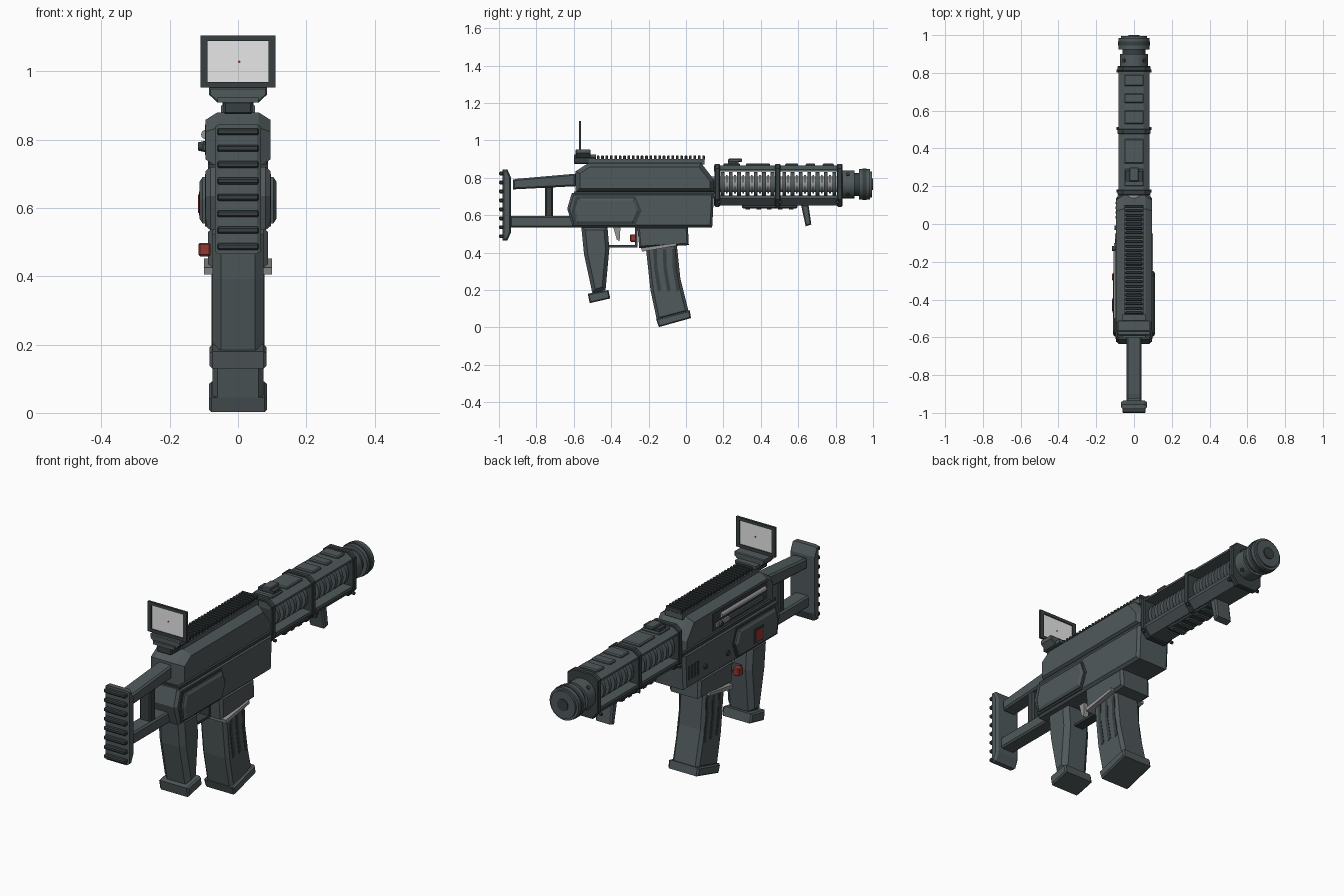
import bpy, bmesh, math
from mathutils import Matrix, Vector

cube = bpy.data.objects.get("Cube")
if cube:
    bpy.data.objects.remove(cube, do_unlink=True)


def material(name, rgb):
    m = bpy.data.materials.new(name)
    m.use_nodes = True
    m.diffuse_color = (*rgb, 1)
    m.node_tree.nodes["Principled BSDF"].inputs["Base Color"].default_value = (*rgb, 1)
    return m


GREY = material("slate grey", (.08, .1, .106))
DARK = material("dark slate", (.04, .05, .053))
STEEL = material("bare steel", (.3, .3, .3))
RED = material("red", (.3, .04, .03))
WHITE = material("clear white", (.95, .95, .95))


def finish(name, bm, mat):
    bmesh.ops.recalc_face_normals(bm, faces=bm.faces)
    me = bpy.data.meshes.new(name)
    bm.to_mesh(me)
    bm.free()
    me.materials.append(mat)
    ob = bpy.data.objects.new(name, me)
    bpy.context.collection.objects.link(ob)
    return ob


def prism(name, pts, half, mat=GREY, inset=0, depth=0, centre=0, axis="x"):
    """Extrude an outline along an axis, with chamfered end faces."""
    bm = bmesh.new()
    place = (lambda s, a, b: (s, a, b)) if axis == "x" else (lambda s, a, b: (a, s, b))
    ends = [[bm.verts.new(place(centre + k * (half - depth), a, b)) for a, b in pts] for k in (-1, 1)]
    caps = [bm.faces.new(e) for e in ends]
    for i in range(len(pts)):
        j = (i + 1) % len(pts)
        bm.faces.new((ends[0][i], ends[0][j], ends[1][j], ends[1][i]))
    bmesh.ops.recalc_face_normals(bm, faces=bm.faces)
    if inset:
        bmesh.ops.inset_individual(bm, faces=caps, thickness=inset, depth=depth, use_even_offset=True)
    return finish(name, bm, mat)


def box(name, x, y, z, mat=GREY, bevel=0):
    """Box from (low, high) ranges."""
    bm = bmesh.new()
    bmesh.ops.create_cube(bm, size=1)
    for v in bm.verts:
        v.co = [(r[0] + r[1]) / 2 + c * (r[1] - r[0]) for r, c in zip((x, y, z), v.co)]
    if bevel:
        bmesh.ops.bevel(bm, geom=bm.edges[:], offset=bevel, segments=1, affect="EDGES")
    return finish(name, bm, mat)


def rod(name, start, end, r, mat=GREY, r2=None, sides=24):
    """Round rod between two points."""
    a, b = Vector(start), Vector(end)
    d = b - a
    bm = bmesh.new()
    m = Matrix.Translation((a + b) / 2) @ d.to_track_quat("Z", "Y").to_matrix().to_4x4()
    bmesh.ops.create_cone(bm, cap_ends=True, segments=sides, radius1=r,
                          radius2=r if r2 is None else r2, depth=d.length, matrix=m)
    for f in bm.faces:
        f.smooth = len(f.verts) == 4 and sides > 8
    return finish(name, bm, mat)


# Receiver
prism("upper_receiver", [(-.59, .72), (-.59, .835), (-.52, .88), (.08, .88), (.15, .79), (.15, .72)],
      .095, inset=.022, depth=.035)
prism("lower_receiver", [(-.61, .72), (-.635, .635), (-.605, .535), (.14, .535), (.15, .72)],
      .095, inset=.012, depth=.014)
box("receiver_seam", (-.088, .088), (-.6, .152), (.712, .728), DARK)
for s in (-1, 1):
    prism("side_panel", [(-.585, .555), (-.595, .625), (-.575, .69), (-.275, .69), (-.25, .625), (-.28, .555)],
          .012, inset=.012, depth=.008, centre=s * .1)
    prism("panel_border", [(-.6, .545), (-.61, .625), (-.59, .7), (-.27, .7), (-.238, .625), (-.272, .545)],
          .003, DARK, centre=s * .094)

# Top rail
box("rail_base", (-.05, .05), (-.52, .1), (.87, .9))
for i in range(25):
    y = -.47 + i * .0235
    box("rail_tooth", (-.045, .045), (y - .007, y + .007), (.895, .92), DARK, .003)

# Sight
box("sight_foot", (-.042, .042), (-.6, -.48), (.875, .912), DARK, .005)
prism("sight_mount", [(-.06, .908), (.06, .908), (.085, .932), (.085, .952), (-.085, .952), (-.085, .932)],
      .04, inset=.004, depth=.004, centre=-.55, axis="y")
box("sight_plate", (-.06, .06), (-.6, -.48), (.908, .925))
for s in (-1, 1):
    x = sorted((s * .09, s * .11))
    box("sight_side", x, (-.573, -.561), (.952, 1.105), DARK)
for z in (.952, 1.089):
    box("sight_bar", (-.092, .092), (-.573, -.561), (z, z + .016), DARK)
box("sight_lens", (-.09, .09), (-.568, -.566), (.966, 1.09), WHITE)
rod("sight_dot", (.004, -.57, 1.028), (.004, -.564, 1.028), .004, RED, sides=12)

# Stock
prism("stock_upper_arm", [(-.925, .738), (-.925, .79), (-.9, .795), (-.59, .822), (-.59, .755)],
      .04, inset=.008, depth=.008)
prism("stock_lower_arm", [(-.94, .535), (-.94, .595), (-.6, .595), (-.6, .535)], .04, inset=.008, depth=.008)
box("stock_strut", (-.032, .032), (-.755, -.71), (.585, .765), DARK, .008)
prism("butt_plate", [(-.98, .465), (-.98, .845), (-.955, .845), (-.935, .8), (-.935, .51), (-.955, .465)],
      .068, inset=.008, depth=.012)
for i in range(8):
    z = .487 + i * .048
    box("butt_ridge", (-.062, .062), (-1, -.975), (z - .01, z + .01), DARK, .005)

# Pistol grip and trigger
prism("pistol_grip", [(-.56, .54), (-.42, .54), (-.41, .42), (-.43, .2), (-.5, .18), (-.545, .39)],
      .075, inset=.02, depth=.025)
prism("grip_base", [(-.525, .18), (-.415, .2), (-.405, .155), (-.515, .13)], .083, inset=.006, depth=.008)
prism("trigger", [(-.39, .54), (-.35, .54), (-.355, .46), (-.37, .47)], .015, STEEL)
box("guard_floor", (-.025, .025), (-.42, -.26), (.428, .44), DARK)
box("guard_front", (-.025, .025), (-.272, -.258), (.43, .54), DARK)

# Magazine
prism("magazine_well", [(-.26, .54), (.01, .54), (.015, .44), (-.25, .425)], .088, inset=.01, depth=.014)
prism("magazine_collar", [(-.24, .425), (-.05, .452), (-.05, .437), (-.235, .405)], .1, STEEL)
prism("magazine", [(-.215, .43), (-.05, .45), (-.03, .26), (.015, .08), (-.155, .035), (-.19, .2)],
      .075, inset=.015, depth=.015)
prism("magazine_foot", [(-.16, .045), (.02, .092), (.027, .05), (-.145, .002)], .085, inset=.006, depth=.008)
for s in (-1, 1):
    for y in (-.165, -.115, -.065):
        prism("magazine_groove", [(y - .009, .42), (y + .009, .42), (y + .012, .32), (y + .033, .2),
                                  (y + .015, .19), (y - .006, .32)], .002, DARK, centre=s * .075)

# Barrel with cooling rings
rod("barrel", (0, .1, .765), (0, .9, .765), .042, STEEL)
for start in (.195, .525):
    for i in range(7):
        y = start + i * .0445
        rod("cooling_ring", (0, y - .01, .765), (0, y + .01, .765), .066, GREY)
        if i < 6:
            rod("inner_ring", (0, y + .018, .765), (0, y + .027, .765), .05, STEEL)

# Handguard cage
top = [(-.083, .835), (-.083, .845), (-.05, .866), (.05, .866), (.083, .845), (.083, .835)]
prism("guard_top", top, .34, centre=.49, axis="y")
prism("guard_bottom", [(-.083, .705), (-.083, .69), (-.05, .652), (.05, .652), (.083, .69), (.083, .705)],
      .34, centre=.49, axis="y")
collar = [(-.088, .685), (-.055, .645), (.055, .645), (.088, .685), (.088, .85), (.058, .875),
          (-.058, .875), (-.088, .85)]
for y in (.167, .49, .822):
    prism("guard_collar", collar, .014, DARK, .004, .004, y, "y")
for y0, y1 in ((.2, .29), (.32, .45), (.53, .6), (.64, .69), (.73, .79)):
    box("top_pad", (-.052, .052), (y0, y1), (.86, .876), GREY, .005)
box("front_sight_base", (-.045, .045), (.225, .28), (.87, .89), DARK)
box("front_sight_cap", (-.025, .025), (.225, .3), (.885, .902), GREY, .004)
for s in (-1, 1):
    for y in (.175, .505, .81):
        rod("guard_bolt", (s * .08, y, .67), (s * .092, y, .67), .009, DARK, sides=6)

# Foregrip under the handguard
box("lower_rail", (-.045, .045), (.3, .595), (.637, .66), DARK, .004)
for i in range(5):
    y = .33 + i * .058
    box("lower_rail_tooth", (-.04, .04), (y - .012, y + .012), (.63, .645))
prism("foregrip", [(.615, .655), (.655, .655), (.67, .55), (.64, .54)], .045, inset=.006, depth=.008)

# Muzzle
for name, y0, y1, r, mat in (("muzzle_rear", .83, .9, .075, GREY), ("muzzle_neck", .895, .925, .062, DARK),
                             ("muzzle_front", .925, .985, .082, GREY), ("muzzle_band", .945, .965, .085, DARK),
                             ("muzzle_lip", .98, .995, .07, GREY), ("muzzle_core", .99, 1, .03, DARK)):
    rod(name, (0, y0, .765), (0, y1, .765), r, mat)
for k in range(4):
    a = math.pi / 4 + k * math.pi / 2
    d = Vector((math.cos(a), 0, math.sin(a)))
    p = Vector((0, .865, .765))
    rod("muzzle_screw", p + d * .07, p + d * .08, .01, DARK, sides=12)

# Ejection side: bolt, handle, switches and vents
box("bolt_slot", (-.097, -.092), (-.52, -.08), (.755, .845), DARK)
rod("bolt", (-.094, -.5, .815), (-.094, -.14, .815), .014, STEEL, sides=16)
box("bolt_carrier", (-.105, -.09), (-.48, -.15), (.765, .79), GREY, .004)
rod("charging_handle", (-.09, -.13, .78), (-.117, -.13, .78), .018, DARK, .012, 12)
box("handle_link", (-.106, -.09), (-.2, -.1), (.77, .79), STEEL)
box("red_switch_frame", (-.114, -.1), (-.47, -.39), (.575, .65), DARK, .003)
box("red_switch", (-.117, -.1), (-.46, -.4), (.585, .64), RED)
box("release_button", (-.116, -.08), (-.3, -.26), (.458, .498), RED, .005)
for i in range(4):
    y = .03 + i * .025
    prism("vent_slot", [(y, .58), (y + .012, .58), (y + .012, .65), (y, .65)], .004, DARK, centre=-.094)
for y in (-.2, -.02):
    rod("receiver_pin", (-.09, y, .6), (-.102, y, .6), .013, DARK, sides=12)
